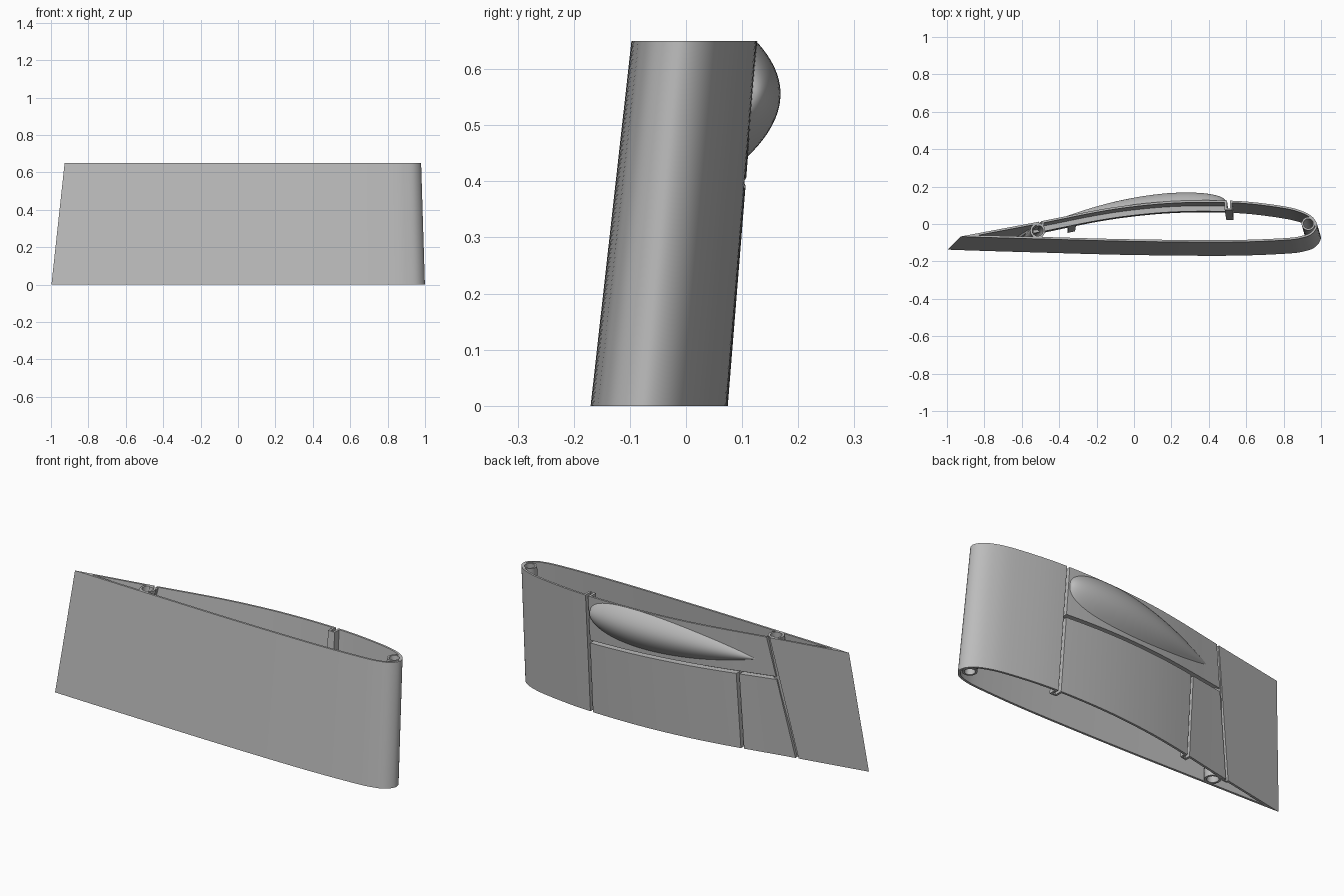
import bpy, bmesh, math
from mathutils import Vector

if "Cube" in bpy.data.objects:
    bpy.data.objects.remove(bpy.data.objects["Cube"])

H = 0.65          # span height
SKIN = 0.011      # wall thickness

grey = bpy.data.materials.new("plain grey")
grey.diffuse_color = (0.5, 0.5, 0.5, 1)
grey.use_nodes = True
grey.node_tree.nodes["Principled BSDF"].inputs["Base Color"].default_value = grey.diffuse_color


def make(name, verts, faces):
    mesh = bpy.data.meshes.new(name)
    mesh.from_pydata(verts, [], faces)
    bm = bmesh.new()
    bm.from_mesh(mesh)
    bmesh.ops.recalc_face_normals(bm, faces=bm.faces)
    bm.to_mesh(mesh)
    bm.free()
    mesh.materials.append(grey)
    ob = bpy.data.objects.new(name, mesh)
    bpy.context.collection.objects.link(ob)
    return ob


def spline(pts, n=7):
    """Smooth curve through the points."""
    p = [Vector(q) for q in pts]
    p = [2 * p[0] - p[1]] + p + [2 * p[-1] - p[-2]]
    out = []
    for i in range(1, len(p) - 2):
        a, b, c, d = p[i - 1:i + 3]
        for k in range(n):
            t = k / n
            out.append(0.5 * (2 * b + (c - a) * t + (2 * a - 5 * b + 4 * c - d) * t * t
                              + (3 * b - a - 3 * c + d) * t ** 3))
    return out + [p[-2]]


# Aerofoil section at the top end, from the tail over the back to the nose and along the front
control = [(-0.927, -0.067), (-0.78, -0.039), (-0.5, 0.014), (-0.2, 0.074), (0, 0.104),
           (0.2, 0.122), (0.4, 0.127), (0.6, 0.12), (0.8, 0.095), (0.9, 0.069), (0.957, 0.035),
           (0.979, -0.01), (0.953, -0.052), (0.9, -0.074), (0.8, -0.087), (0.5, -0.097),
           (0, -0.093), (-0.5, -0.08), (-0.78, -0.072), (-0.927, -0.067)]
outer = spline(control)[:-1]
nose = max(range(len(outer)), key=lambda i: outer[i].x)


def at_height(x, y, z):
    """Place a top-section point at height z; the section grows and shifts downwards."""
    g = 1 - z / H
    return (x * (1 + 0.0475 * g) - 0.0263 * g, y * (1 + 0.09 * g) - 0.064 * g, z)


def back_y(x, z):
    """Depth of the back skin at x, z."""
    g = 1 - z / H
    xt = (x + 0.0263 * g) / (1 + 0.0475 * g)
    for a, b in zip(outer[:nose], outer[1:nose + 1]):
        if a.x <= xt <= b.x:
            y = a.y + (b.y - a.y) * (xt - a.x) / (b.x - a.x)
            return y * (1 + 0.09 * g) - 0.064 * g
    return 0


# Inner section: offset inwards, with a blunt start ahead of the thin tail
inner = []
for i, p in enumerate(outer):
    t = (outer[(i + 1) % len(outer)] - outer[i - 1]).normalized()
    q = p + Vector((t.y, -t.x)) * SKIN
    if p.x < -0.83:
        q = Vector((-0.84, -0.0625))
    inner.append(q)

# Hollow skin
n = len(outer)
verts = [at_height(p.x, p.y, z) for loop in (outer, inner) for z in (0, H) for p in loop]
faces = []
for i in range(n):
    j = (i + 1) % n
    faces += [(i, j, n + j, n + i), (2 * n + i, 3 * n + i, 3 * n + j, 2 * n + j),
              (i, 2 * n + i, 2 * n + j, j), (n + i, n + j, 3 * n + j, 3 * n + i)]
skin = make("wing_skin", verts, faces)
bm = bmesh.new()
bm.from_mesh(skin.data)
bmesh.ops.remove_doubles(bm, verts=bm.verts, dist=1e-5)
bmesh.ops.recalc_face_normals(bm, faces=bm.faces)
bm.to_mesh(skin.data)
bm.free()


def strip(name, start, end, half, out, depth, steps):
    """Bar that follows the back skin between two x, z points."""
    a, b = Vector(start), Vector(end)
    d = (b - a).normalized()
    side = Vector((d.y, -d.x)) * half
    verts, faces = [], []
    for k in range(steps + 1):
        c = a.lerp(b, k / steps)
        for s, off in ((1, out), (-1, out), (-1, -depth), (1, -depth)):
            q = c + side * s
            z = min(max(q.y, 0), H) if out < 0 else q.y
            verts.append((q.x, back_y(q.x, z) + off, z))
        if k:
            m = 4 * k
            faces += [(m - 4 + i, m - 4 + (i + 1) % 4, m + (i + 1) % 4, m + i) for i in range(4)]
    faces += [(0, 1, 2, 3), tuple(4 * steps + i for i in range(4))]
    return make(name, verts, faces)


# Panel seams on the back: start, end, depth, steps
seams = {"forward_seam": ((0.513, 0), (0.505, H), 0.05, 1),
         "cross_seam": ((0.508, 0.395), (-0.54, 0.43), 0.04, 40),
         "short_seam": ((-0.335, 0), (-0.33, 0.42), 0.04, 1),
         "aft_seam": ((-0.62, 0), (-0.5, H), 0.024, 6)}
ribs, cutters = [], []
for name, (a, b, depth, steps) in seams.items():
    ribs.append(strip(name + "_channel", a, b, 0.02, -0.004, depth, steps))
    a, b = Vector(a), Vector(b)
    d = (b - a).normalized() * 0.02
    if name == "cross_seam":
        d *= 0
    a = a - d
    if name != "short_seam":
        b = b + d
    cut = strip(name + "_cutter", a, b, 0.008, 0.02, depth - 0.009, steps)
    cut.hide_render = True
    cutters.append(cut)

# Cut the seam slots through skin and channels, then drop the cutters
for ob in [skin] + ribs:
    for cut in cutters:
        mod = ob.modifiers.new("slot", 'BOOLEAN')
        mod.operation = 'DIFFERENCE'
        mod.solver = 'EXACT'
        mod.object = cut
bpy.context.view_layer.update()
deps = bpy.context.evaluated_depsgraph_get()
baked = [(ob, bpy.data.meshes.new_from_object(ob.evaluated_get(deps))) for ob in [skin] + ribs]
for ob, mesh in baked:
    ob.modifiers.clear()
    ob.data = mesh
for cut in cutters:
    bpy.data.objects.remove(cut)


# Spar tubes running through the wing
def tube(name, x, y, r_out, r_in, seg=32):
    verts, faces = [], []
    for r in (r_out, r_in):
        for z in (0, H):
            cx, cy, cz = at_height(x, y, z)
            verts += [(cx + r * math.cos(2 * math.pi * i / seg),
                       cy + r * math.sin(2 * math.pi * i / seg), cz) for i in range(seg)]
    for i in range(seg):
        j = (i + 1) % seg
        for p, q in ((0, 1), (1, 3), (3, 2), (2, 0)):
            faces.append((p * seg + i, p * seg + j, q * seg + j, q * seg + i))
    return make(name, verts, faces)


tubes = [tube("nose_tube", 0.932, 0.002, 0.036, 0.026),
         tube("aft_tube", -0.515, -0.035, 0.04, 0.029)]

# Teardrop blister on the back
NS, NT = 48, 24
verts, faces = [], []
for i in range(NS + 1):
    s = 0.5 - 0.5 * math.cos(math.pi * i / NS)
    f = s ** 0.9 * max(1 - s, 0) ** 0.4 / 0.448
    x = -0.43 + 0.92 * s
    for j in range(NT + 1):
        t = 2 * j / NT - 1
        z = min(0.535 + 0.045 * x + 0.105 * f * t, H)
        verts.append((x, back_y(x, z) - 0.001 + 0.053 * f * (1 - t * t), z))
for i in range(NS):
    for j in range(NT):
        m = i * (NT + 1) + j
        faces.append((m, m + 1, m + NT + 2, m + NT + 1))
blister = make("blister", verts, faces)
if sum((p.normal.y * p.area for p in blister.data.polygons)) < 0:
    blister.data.flip_normals()

# Smooth curved faces, keep corners crisp
for ob in [skin, blister] + ribs + tubes:
    bpy.ops.object.select_all(action='DESELECT')
    ob.select_set(True)
    bpy.context.view_layer.objects.active = ob
    bpy.ops.object.shade_smooth_by_angle(angle=math.radians(30))
